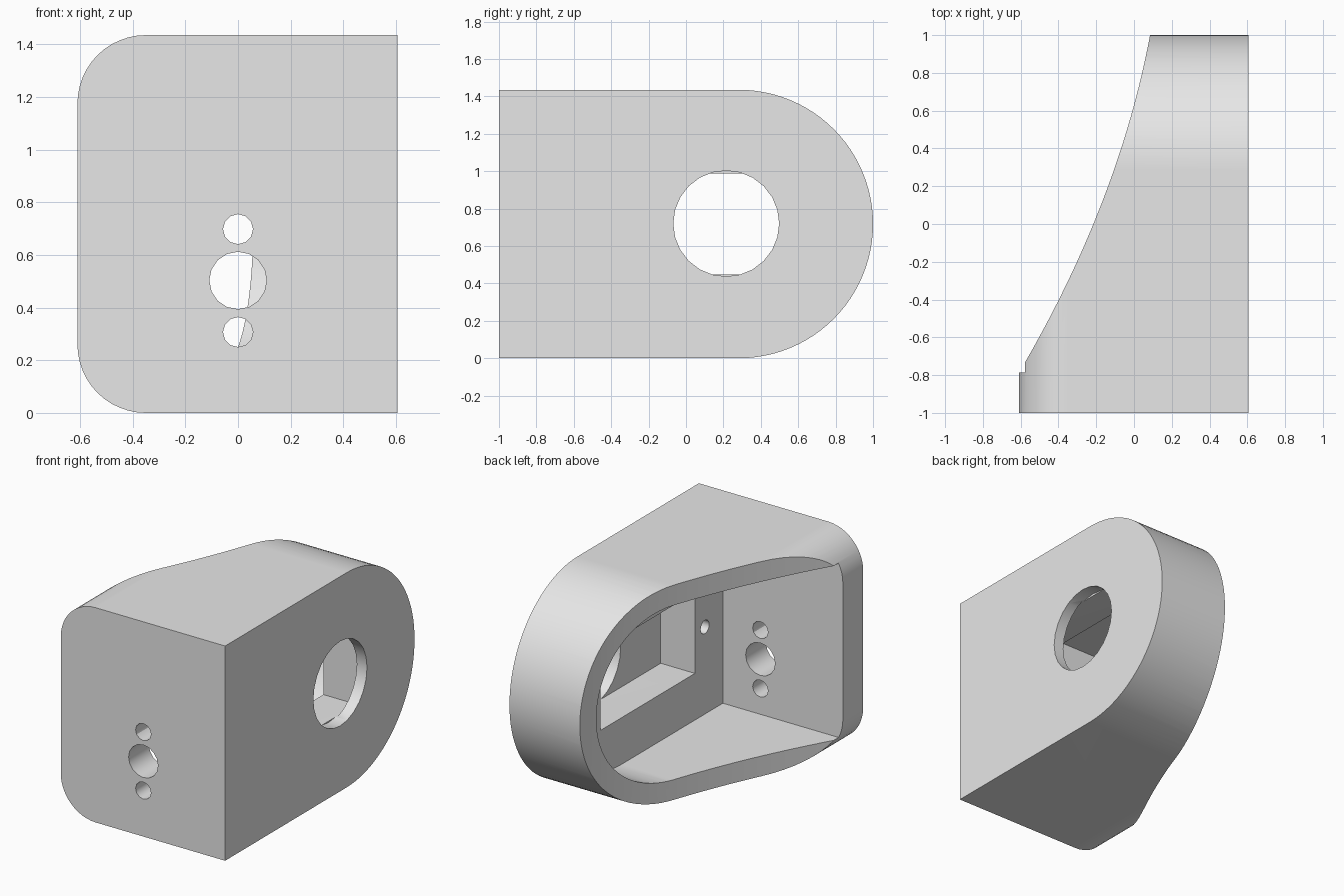
import bpy, bmesh, math
from mathutils import Vector

if "Cube" in bpy.data.objects:
    bpy.data.objects.remove(bpy.data.objects["Cube"])

HEIGHT = 1.435
MID = HEIGHT / 2
RIGHT, LEFT = -0.61, 0.605      # open side and mounting side
FRONT_IN, SIDE_IN = -0.785, 0.277  # inner faces of the thick walls
WALL = 0.135
ARC_Y = 1 - MID

grey = bpy.data.materials.new("light grey")
grey.use_nodes = True
grey.diffuse_color = (0.8, 0.8, 0.8, 1)
grey.node_tree.nodes["Principled BSDF"].inputs["Base Color"].default_value = (0.8, 0.8, 0.8, 1)


def prism(name, outline, axis, lo, hi):
    """Extrude a 2D outline along an axis; outline uses the other two axes in order."""
    def place(p, t):
        co = list(p)
        co.insert("xyz".index(axis), t)
        return Vector(co)
    bm = bmesh.new()
    face = bm.faces.new([bm.verts.new(place(p, lo)) for p in outline])
    out = bmesh.ops.extrude_face_region(bm, geom=[face])
    move = place((0, 0), hi - lo)
    bmesh.ops.translate(bm, verts=[g for g in out["geom"] if isinstance(g, bmesh.types.BMVert)], vec=move)
    bmesh.ops.recalc_face_normals(bm, faces=bm.faces)
    mesh = bpy.data.meshes.new(name)
    bm.to_mesh(mesh)
    bm.free()
    mesh.materials.append(grey)
    obj = bpy.data.objects.new(name, mesh)
    bpy.context.collection.objects.link(obj)
    return obj


def arc(cx, cy, r, start, end, n):
    angles = [math.radians(start + (end - start) * i / n) for i in range(n + 1)]
    return [(cx + r * math.cos(a), cy + r * math.sin(a)) for a in angles]


def circle(cx, cy, r, n):
    return arc(cx, cy, r, 0, 360, n)[:-1]


def d_shape(front, inset):
    """Side outline: square at the front, half round at the back."""
    return [(front, inset)] + arc(ARC_Y, MID, MID - inset, -90, 90, 48) + [(front, HEIGHT - inset)]


def box(a0, a1, b0, b1):
    return [(a0, b0), (a1, b0), (a1, b1), (a0, b1)]


def slope_x(y):
    return -0.215 + 0.412 * y - 0.112 * y * y


# Housing body with rounded edges along its open side
body = prism("housing", d_shape(-1, 0), "x", RIGHT, LEFT)
bm = bmesh.new()
bm.from_mesh(body.data)
rim = [e for e in bm.edges
       if all(v.co.x < RIGHT + 0.01 for v in e.verts)
       and not all(v.co.y < -0.99 for v in e.verts)]
bmesh.ops.bevel(bm, geom=rim, offset=0.26, segments=12, profile=0.5, affect="EDGES")
bm.to_mesh(body.data)
bm.free()

# Main cavity, then the curved slanting cut across the open side
ys = [-0.78 + 2.08 * i / 40 for i in range(41)]
slant = [(slope_x(y), y) for y in ys] + [(-1, ys[-1]), (-1, ys[0])]
cutters = [
    prism("cavity_cutter", d_shape(FRONT_IN, WALL), "x", -1, SIDE_IN),
    prism("slant_cutter", slant, "z", -0.3, HEIGHT + 0.3),
    # Pocket in the thick side wall and the round window behind it
    prism("pocket_cutter", box(-0.49, 0.507, 0.447, 0.988), "x", 0.15, 0.53),
    prism("window_cutter", circle(0.215, 0.72, 0.283, 24), "x", 0.52, 0.8),
]
# Blind screw holes at both ends of the pocket
for y in (-0.595, 0.612):
    cutters.append(prism("screw_cutter", circle(y, MID, 0.045, 16), "x", 0.2, 0.5))
# Three holes through the front wall
for z, r, n in ((0.307, 0.057, 12), (0.503, 0.109, 16), (0.698, 0.057, 12)):
    cutters.append(prism("front_hole_cutter", circle(0, z, r, n), "y", -1.2, -0.7))

bpy.ops.object.select_all(action="DESELECT")
body.select_set(True)
bpy.context.view_layer.objects.active = body
for cutter in cutters:
    cutter.hide_render = True
    mod = body.modifiers.new("cut", "BOOLEAN")
    mod.operation = "DIFFERENCE"
    mod.solver = "EXACT"
    mod.object = cutter
    bpy.ops.object.modifier_apply(modifier=mod.name)
    bpy.data.objects.remove(cutter)

# Smooth curves, crisp edges
bpy.ops.object.shade_smooth_by_angle(angle=math.radians(30))
weighted = body.modifiers.new("weighted normals", "WEIGHTED_NORMAL")
weighted.keep_sharp = True
